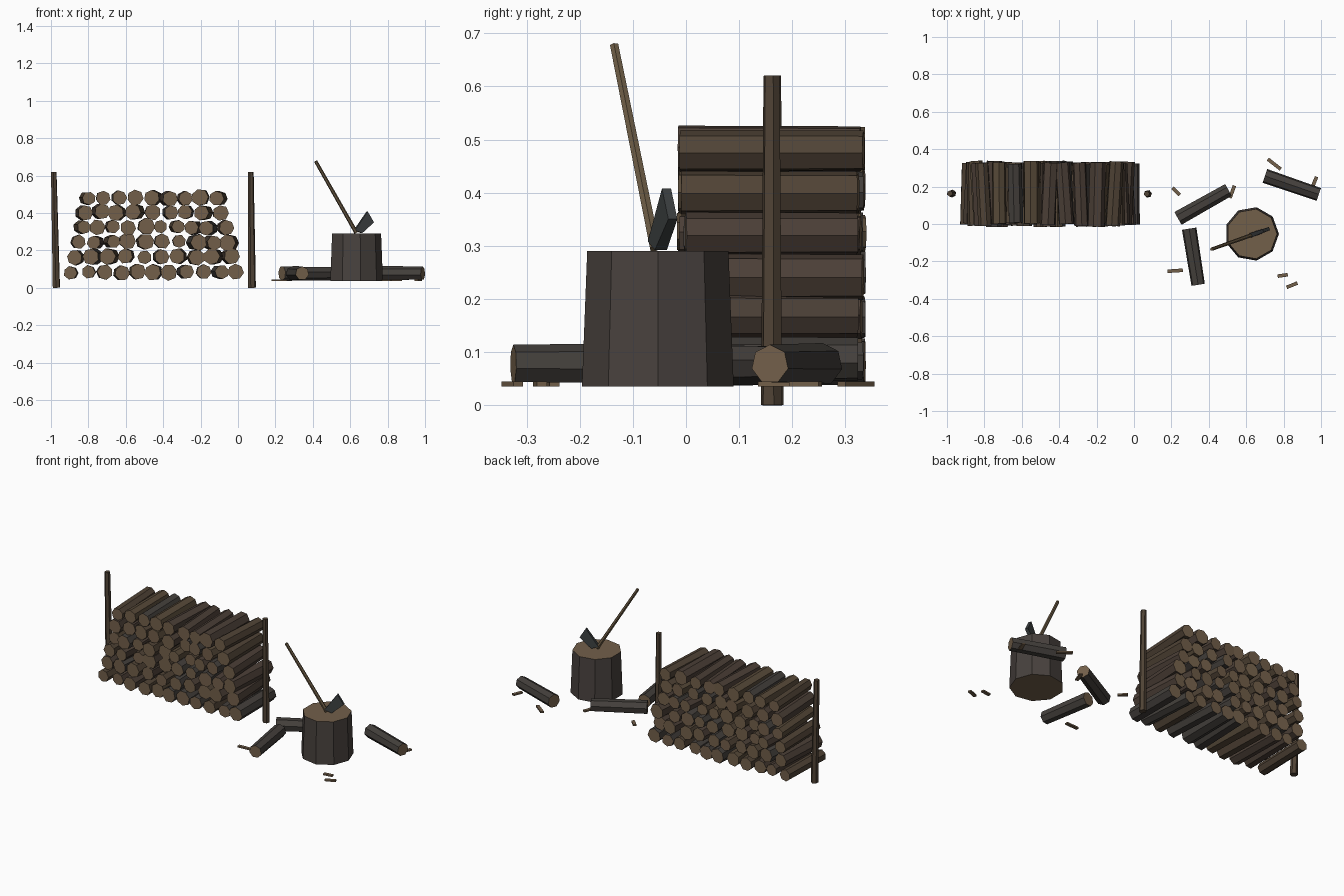
import bpy, bmesh, math, random
from mathutils import Vector

if "Cube" in bpy.data.objects:
    bpy.data.objects.remove(bpy.data.objects["Cube"])

random.seed(7)


def mat(name, rgb):
    m = bpy.data.materials.new(name)
    m.diffuse_color = (*rgb, 1)
    m.use_nodes = True
    m.node_tree.nodes["Principled BSDF"].inputs["Base Color"].default_value = m.diffuse_color
    return m


CUT = mat("cut_wood", (0.17, 0.115, 0.068))
BARKS = [mat("bark_brown", (0.080, 0.056, 0.036)),
         mat("bark_umber", (0.070, 0.049, 0.037)),
         mat("bark_grey", (0.058, 0.051, 0.045)),
         mat("bark_tan", (0.095, 0.067, 0.040))]
STUMP = mat("stump_bark", (0.064, 0.053, 0.047))
HANDLE = mat("axe_handle", (0.15, 0.105, 0.058))
STEEL = mat("steel", (0.045, 0.050, 0.052))


def finish(name, bm, mats):
    bmesh.ops.recalc_face_normals(bm, faces=bm.faces)
    me = bpy.data.meshes.new(name)
    bm.to_mesh(me)
    bm.free()
    for m in mats:
        me.materials.append(m)
    ob = bpy.data.objects.new(name, me)
    bpy.context.collection.objects.link(ob)
    return ob


def rod(name, a, b, ra, rb, sides, bark, cut, phase=0.0, jitter=0.0):
    """Faceted cylinder from a to b with separately coloured ends."""
    a, b = Vector(a), Vector(b)
    d = (b - a).normalized()
    ref = Vector((1, 0, 0)) if abs(d.x) < 0.9 else Vector((0, 1, 0))
    u = (ref - d * ref.dot(d)).normalized()
    v = d.cross(u)
    bm = bmesh.new()
    wob = [1 + random.uniform(-jitter, jitter) for _ in range(sides)]
    rings = []
    for p, r in ((a, ra), (b, rb)):
        rings.append([bm.verts.new(p + r * wob[i] * (
            u * math.cos(phase + i * math.tau / sides) +
            v * math.sin(phase + i * math.tau / sides))) for i in range(sides)])
    for i in range(sides):
        j = (i + 1) % sides
        bm.faces.new((rings[0][i], rings[0][j], rings[1][j], rings[1][i]))
    for ring in rings:
        bm.faces.new(ring).material_index = 1
    return finish(name, bm, [bark, cut])


# stacked firewood: (height, first x, last x, count)
rows = [(0.083, -0.89, -0.015, 11), (0.165, -0.865, -0.045, 10),
        (0.245, -0.855, -0.05, 10), (0.323, -0.84, -0.07, 10),
        (0.403, -0.825, -0.095, 9), (0.48, -0.805, -0.11, 9)]
for k, (z, x0, x1, n) in enumerate(rows):
    for i in range(n):
        x = x0 + (x1 - x0) * i / (n - 1) + random.uniform(-0.006, 0.006)
        zz = z + random.uniform(-0.005, 0.005)
        yaw = random.uniform(-0.014, 0.014)
        r = random.uniform(0.036, 0.046)
        rod(f"stacked_log_{k + 1}_{i + 1}",
            (x - yaw, random.uniform(-0.017, 0.008), zz),
            (x + yaw, random.uniform(0.32, 0.338), zz),
            r, r * 0.97, 7, random.choice(BARKS), CUT,
            random.uniform(0, 1), 0.04)

# end posts
rod("left_post", (-0.971, 0.163, 0), (-0.985, 0.163, 0.62), 0.021, 0.016, 6, BARKS[0], BARKS[0], 0.4)
rod("right_post", (0.075, 0.161, 0), (0.068, 0.161, 0.62), 0.021, 0.016, 6, BARKS[0], BARKS[0], 0.2)

# chopping block
rod("chopping_block", (0.63, -0.053, 0.035), (0.63, -0.053, 0.29), 0.145, 0.135, 9, STUMP, CUT)

# loose logs
for i, (a, b) in enumerate([((0.235, 0.03), (0.505, 0.182)),
                            ((0.295, -0.025), (0.343, -0.325)),
                            ((0.70, 0.257), (0.988, 0.158))]):
    rod(f"loose_log_{i + 1}", (*a, 0.077), (*b, 0.077), 0.04, 0.037, 7,
        BARKS[2], CUT, math.pi / 2)

# wood chips: (x, y, length, angle)
chips = [(0.225, 0.175, 0.055, -45), (0.525, 0.172, 0.07, 70),
         (0.22, -0.25, 0.082, 4), (0.75, 0.32, 0.088, -38),
         (0.965, 0.225, 0.06, 68), (0.795, -0.275, 0.055, 8),
         (0.845, -0.327, 0.062, 22)]
for i, (x, y, length, ang) in enumerate(chips):
    bm = bmesh.new()
    bmesh.ops.create_cube(bm, size=1)
    bmesh.ops.scale(bm, vec=(length, 0.019, 0.009), verts=bm.verts)
    ob = finish(f"wood_chip_{i + 1}", bm, [CUT])
    ob.location = (x, y, 0.04)
    ob.rotation_euler = (0, 0, math.radians(ang))

# axe handle
rod("axe_handle", (0.632, -0.058, 0.295), (0.415, -0.135, 0.677), 0.011, 0.009, 6, HANDLE, HANDLE)

# axe head: flared side outline extruded to thickness
az = Vector((0.943, 0.333, 0))
side = Vector((-0.333, 0.943, 0))
bm = bmesh.new()
loops = []
for s in (-1, 1):
    loops.append([bm.verts.new(Vector((0.63, -0.058, z)) + az * h + side * s * t)
                  for h, z, t in ((-0.008, 0.308, 0.012), (0.064, 0.408, 0.009),
                                  (0.1, 0.35, 0.009), (0.032, 0.292, 0.012))])
    bm.faces.new(loops[-1])
for i in range(4):
    j = (i + 1) % 4
    bm.faces.new((loops[0][i], loops[0][j], loops[1][j], loops[1][i]))
finish("axe_head", bm, [STEEL])
